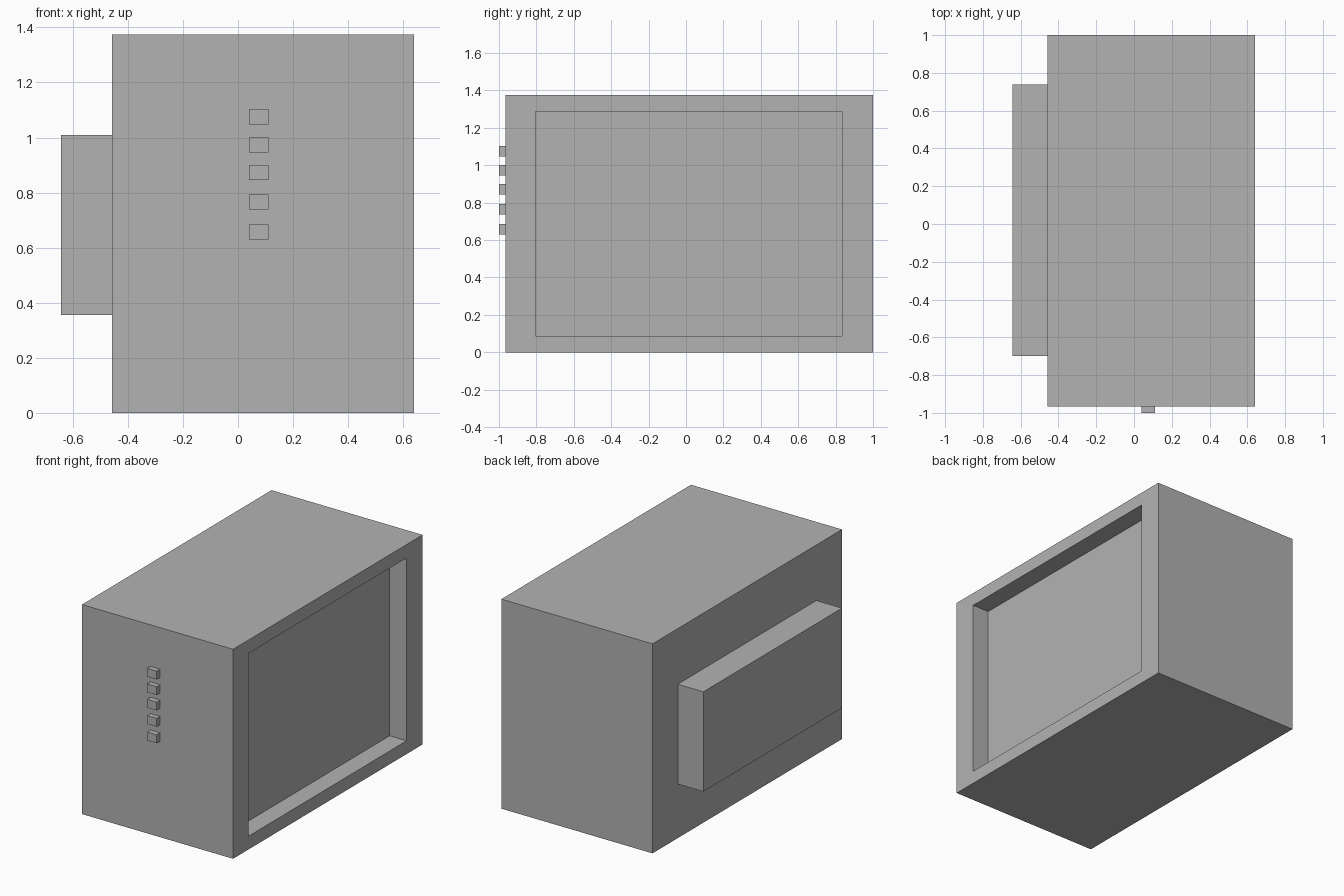
import bpy

if "Cube" in bpy.data.objects:
    bpy.data.objects.remove(bpy.data.objects["Cube"])

grey = bpy.data.materials.new("warm_grey")
grey.name = "mid_grey"
grey.diffuse_color = (0.448, 0.448, 0.448, 1)
grey.use_nodes = True
grey.node_tree.nodes["Principled BSDF"].inputs["Base Color"].default_value = grey.diffuse_color


def box(name, x, y, z):
    """Axis-aligned box from (min, max) ranges."""
    bpy.ops.mesh.primitive_cube_add(size=1)
    ob = bpy.context.object
    ob.name = name
    lo, hi = zip(x, y, z)
    for v in ob.data.vertices:
        v.co = [hi[i] if v.co[i] > 0 else lo[i] for i in range(3)]
    ob.data.materials.append(grey)
    return ob


# Main casing
casing = box("casing", (-0.457, 0.64), (-0.965, 1.0), (0.0, 1.375))

# Recessed screen on the right side
cutter = box("screen_cutter", (0.517, 0.8), (-0.805, 0.835), (0.087, 1.287))
cutter.hide_render = True
cutter.hide_viewport = True
cut = casing.modifiers.new("screen_recess", 'BOOLEAN')
cut.operation = 'DIFFERENCE'
cut.solver = 'EXACT'
cut.object = cutter

# Rear housing on the left side
box("rear_housing", (-0.643, -0.457), (-0.70, 0.738), (0.355, 1.01))

# Column of control buttons on the front
for i, z in enumerate((0.63, 0.738, 0.845, 0.946, 1.048)):
    box(f"button_{i + 1}", (0.04, 0.11), (-1.0, -0.965), (z, z + 0.055))
